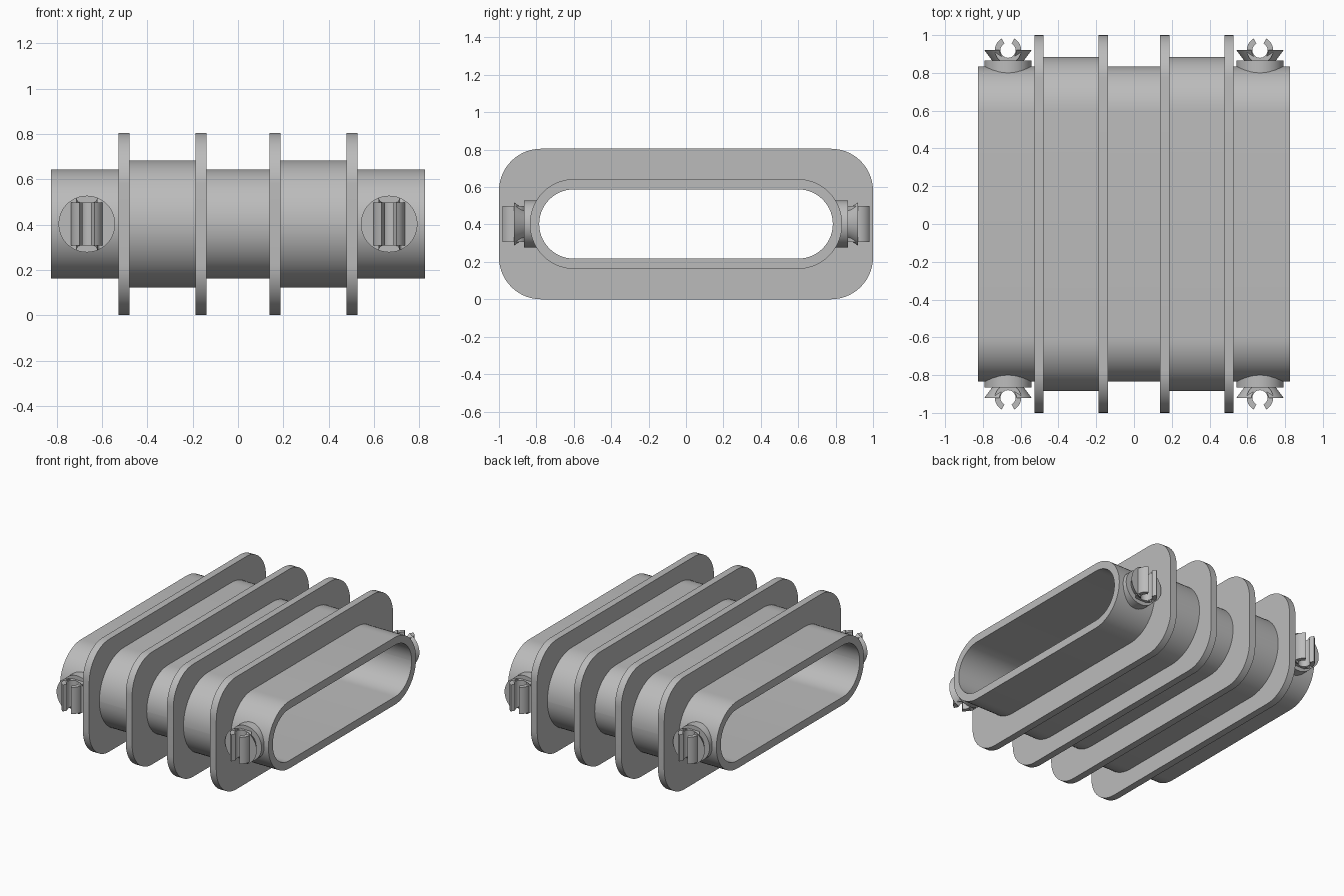
import bpy, bmesh, math
from mathutils import Matrix, Vector

cube = bpy.data.objects.get("Cube")
if cube:
    bpy.data.objects.remove(cube, do_unlink=True)

MID = 0.4025      # height of the centre line
grey = bpy.data.materials.new("plain grey")
grey.use_nodes = True
grey.diffuse_color = (0.5, 0.5, 0.5, 1)
grey.node_tree.nodes["Principled BSDF"].inputs["Base Color"].default_value = (0.5, 0.5, 0.5, 1)


def finish(name, bm):
    bmesh.ops.recalc_face_normals(bm, faces=bm.faces)
    mesh = bpy.data.meshes.new(name)
    bm.to_mesh(mesh)
    bm.free()
    mesh.materials.append(grey)
    obj = bpy.data.objects.new(name, mesh)
    bpy.context.scene.collection.objects.link(obj)
    bpy.ops.object.select_all(action='DESELECT')
    obj.select_set(True)
    bpy.context.view_layer.objects.active = obj
    bpy.ops.object.shade_smooth_by_angle(angle=math.radians(30))
    return obj


def rounded(half_y, half_z, radius, steps=14):
    """Rounded rectangle outline in the side plane."""
    pts = []
    for corner, (sy, sz) in enumerate([(1, 1), (-1, 1), (-1, -1), (1, -1)]):
        for i in range(steps + 1):
            a = (corner + i / steps) * math.pi / 2
            pts.append((sy * (half_y - radius) + radius * math.cos(a),
                        MID + sz * (half_z - radius) + radius * math.sin(a)))
    return pts


def sleeve(name, x0, x1, outer, inner):
    """Hollow band between two outlines, running along x."""
    bm = bmesh.new()
    loops = [[bm.verts.new((x, y, z)) for y, z in outline]
             for x, outline in ((x0, outer), (x1, outer), (x1, inner), (x0, inner))]
    n = len(outer)
    for k in range(4):
        a, b = loops[k], loops[(k + 1) % 4]
        for i in range(n):
            j = (i + 1) % n
            bm.faces.new((a[i], a[j], b[j], b[i]))
    return finish(name, bm)


def cone(name, place, r0, r1, depth, axis):
    bm = bmesh.new()
    turn = Vector((0, 0, 1)).rotation_difference(Vector(axis)).to_matrix().to_4x4()
    bmesh.ops.create_cone(bm, cap_ends=True, segments=48, radius1=r0, radius2=r1,
                          depth=depth, matrix=Matrix.Translation(place) @ turn)
    return finish(name, bm)


def clip_ring(name, x, y, side, r_in=0.04, r_out=0.07, half=0.095, gap=28, steps=28):
    """Open C ring standing upright, its mouth facing outwards."""
    bm = bmesh.new()
    rows = []
    for i in range(steps + 1):
        a = math.radians(gap + (360 - 2 * gap) * i / steps)
        rows.append([bm.verts.new((x + r * math.sin(a), y + side * r * math.cos(a), MID + z))
                     for r, z in ((r_in, -half), (r_out, -half), (r_out, half), (r_in, half))])
    for a, b in zip(rows, rows[1:]):
        for k in range(4):
            m = (k + 1) % 4
            bm.faces.new((a[k], a[m], b[m], b[k]))
    bm.faces.new(rows[0])
    bm.faces.new(rows[-1])
    return finish(name, bm)


# Main hollow duct
body = rounded(0.835, 0.241, 0.24)
bore = rounded(0.785, 0.185, 0.1849)
seat = rounded(0.825, 0.231, 0.23)
sleeve("duct", -0.825, 0.825, body, bore)

# Flanges and the thicker collars between them
plate = rounded(1.0, MID, 0.225)
collar = rounded(0.885, 0.281, 0.28)
for side, word in ((1, "left"), (-1, "right")):
    sleeve(word + "_inner_flange", side * 0.138, side * 0.188, plate, seat)
    sleeve(word + "_outer_flange", side * 0.478, side * 0.528, plate, seat)
    sleeve(word + "_collar", side * 0.186, side * 0.48, collar, seat)

# Four clips: round pad, flared cup with a channel, open ring
for sx, lr in ((1, "left"), (-1, "right")):
    for sy, fb in ((-1, "front"), (1, "back")):
        x, tag = sx * 0.667, fb + "_" + lr
        out = (0, sy, 0)
        cone(tag + "_pad", (x, sy * 0.8275, MID), 0.125, 0.125, 0.075, out)
        cup = cone(tag + "_cup", (x, sy * 0.89, MID), 0.08, 0.125, 0.06, out)
        cutter = cone(tag + "_channel_cutter", (x, sy * 0.92, MID), 0.045, 0.045, 0.6, (0, 0, 1))
        cutter.hide_render = True
        cut = cup.modifiers.new("channel", 'BOOLEAN')
        cut.operation = 'DIFFERENCE'
        cut.solver = 'EXACT'
        cut.object = cutter
        bpy.ops.object.select_all(action='DESELECT')
        bpy.context.view_layer.objects.active = cup
        cup.select_set(True)
        bpy.ops.object.modifier_apply(modifier=cut.name)
        bpy.data.objects.remove(cutter, do_unlink=True)
        clip_ring(tag + "_clip_ring", x, sy * 0.92, sy)
